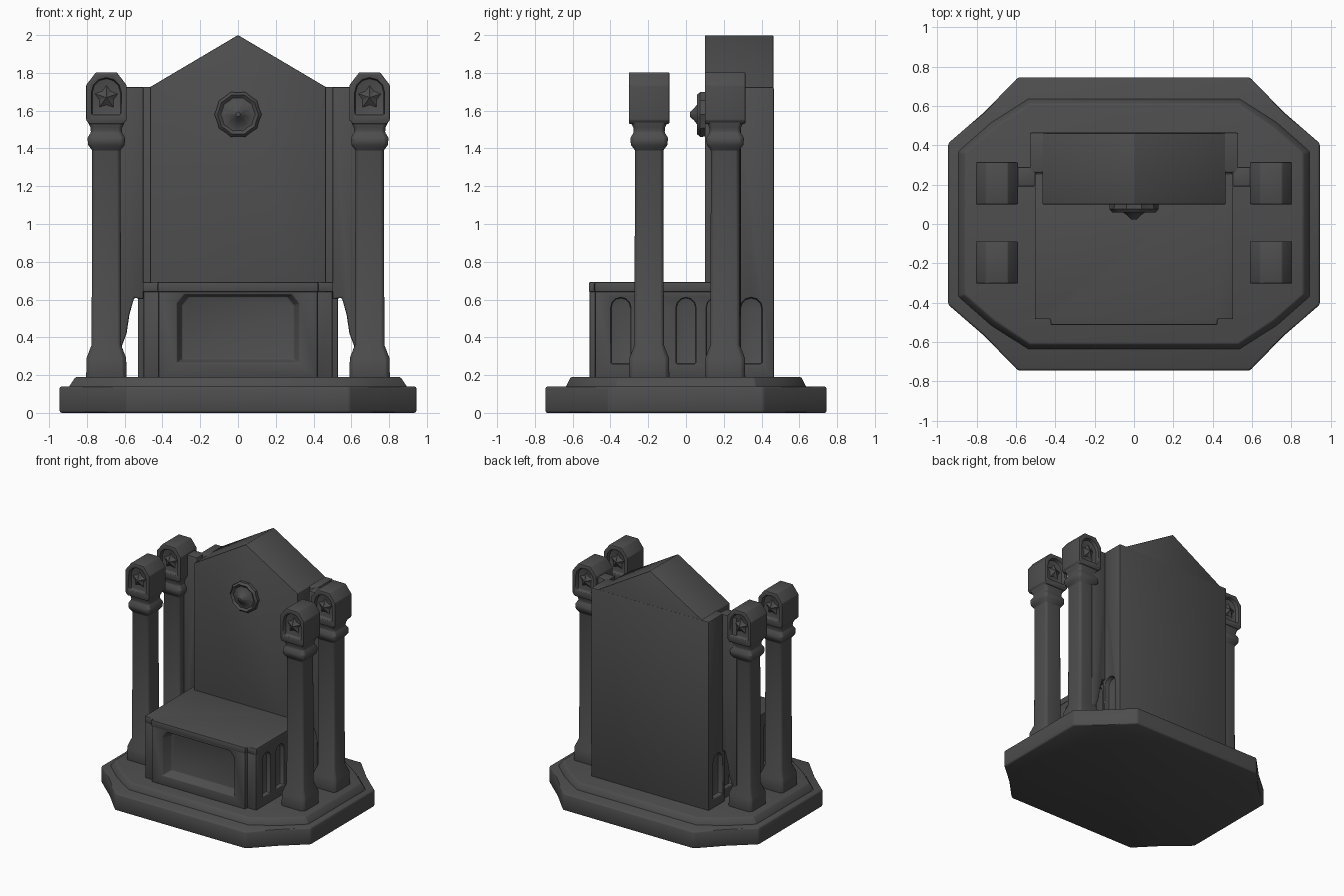
import bpy, bmesh, math
from mathutils import Matrix, Vector

cube = bpy.data.objects.get("Cube")
if cube:
    bpy.data.objects.remove(cube, do_unlink=True)

stone = bpy.data.materials.new("dark_stone")
stone.use_nodes = True
COLOUR = (0.075, 0.075, 0.075, 1)
stone.diffuse_color = COLOUR
bsdf = stone.node_tree.nodes["Principled BSDF"]
bsdf.inputs["Base Color"].default_value = COLOUR
bsdf.inputs["Roughness"].default_value = 0.9


def finish(name, bm):
    bmesh.ops.recalc_face_normals(bm, faces=bm.faces)
    mesh = bpy.data.meshes.new(name)
    bm.to_mesh(mesh)
    bm.free()
    mesh.materials.append(stone)
    ob = bpy.data.objects.new(name, mesh)
    bpy.context.collection.objects.link(ob)
    return ob


def loft(name, rings):
    """Skin a stack of equal-length point rings and cap both ends."""
    bm = bmesh.new()
    rows = [[bm.verts.new(p) for p in ring] for ring in rings]
    n = len(rows[0])
    for a, b in zip(rows, rows[1:]):
        for i in range(n):
            bm.faces.new((a[i], a[(i + 1) % n], b[(i + 1) % n], b[i]))
    bm.faces.new(rows[0])
    bm.faces.new(rows[-1])
    return finish(name, bm)


def box(name, x, y, z):
    ring = [(x[0], y[0]), (x[1], y[0]), (x[1], y[1]), (x[0], y[1])]
    return loft(name, [[(px, py, h) for px, py in ring] for h in z])


def prism_y(name, pts, y0, y1, shrink=1.0):
    """Extrude an (x, z) outline along y; shrink scales the far end."""
    cx = sum(p[0] for p in pts) / len(pts)
    cz = sum(p[1] for p in pts) / len(pts)
    far = [(cx + (x - cx) * shrink, y1, cz + (z - cz) * shrink) for x, z in pts]
    return loft(name, [[(x, y0, z) for x, z in pts], far])


def arch(half, z0, z1, steps=6):
    """Round-topped opening outline centred on zero."""
    spring = z1 - half
    top = [(half * math.cos(math.pi * i / steps), spring + half * math.sin(math.pi * i / steps))
           for i in range(steps + 1)]
    return [(-half, z0), (half, z0)] + top


def cut(ob, cutter):
    mod = ob.modifiers.new("cut", "BOOLEAN")
    mod.operation, mod.solver, mod.object = "DIFFERENCE", "EXACT", cutter
    select(ob)
    bpy.ops.object.modifier_apply(modifier=mod.name)
    bpy.data.objects.remove(cutter, do_unlink=True)


def select(ob):
    bpy.ops.object.select_all(action="DESELECT")
    ob.select_set(True)
    bpy.context.view_layer.objects.active = ob


def soften(ob, width):
    mod = ob.modifiers.new("worn_edges", "BEVEL")
    mod.width, mod.segments, mod.limit_method = width, 2, "ANGLE"
    mod.angle_limit = math.radians(35)
    select(ob)
    bpy.ops.object.modifier_apply(modifier=mod.name)
    bpy.ops.object.shade_smooth_by_angle(angle=math.radians(40))


# Two-step plinth with cut corners
def corners(quarter, z):
    ring = quarter + [(-x, y) for x, y in reversed(quarter)]
    ring += [(-x, -y) for x, y in quarter] + [(x, -y) for x, y in reversed(quarter)]
    return [(x, y, z) for x, y in ring]


lower = [(0.945, 0.41), (0.76, 0.57), (0.59, 0.745)]
soften(loft("plinth_lower", [corners(lower, 0), corners(lower, 0.14)]), 0.012)
soften(loft("plinth_upper", [corners([(0.9, 0.37), (0.73, 0.52), (0.54, 0.64)], 0.13),
                             corners([(0.86, 0.36), (0.71, 0.49), (0.53, 0.61)], 0.19)]), 0.008)

# Seat block with stepped front corners, sunk front panel and side niches
plan = [(0.42, -0.51), (0.42, -0.48), (0.5, -0.48), (0.5, 0.26)]
plan += [(-x, y) for x, y in reversed(plan)]
seat = loft("seat", [[(x, y, z) for x, y in plan] for z in (0.18, 0.65)])
panel = [(-0.33, 0.26), (0.33, 0.26), (0.33, 0.58), (0.29, 0.63), (-0.29, 0.63), (-0.33, 0.58)]
cut(seat, prism_y("panel_cutter", panel, -0.53, -0.43, 0.9))


def side_niche(ob, y, half, x, depth):
    for side in (-1, 1):
        tool = prism_y("niche_cutter", arch(half, 0.26, 0.61), -0.03, depth)
        turn = Matrix.Rotation(side * math.pi / 2, 4, "Z")
        tool.data.transform(Matrix.Translation((side * x, y, 0)) @ turn)
        cut(ob, tool)


for y in (-0.345, -0.17, 0.0, 0.16):
    side_niche(seat, y, 0.052, 0.5, 0.04)
soften(seat, 0.006)
lid_plan = [(0.42, -0.51), (0.42, -0.48), (0.5, -0.48), (0.5, 0.26)]
lid_plan = [(x + 0.004, y - 0.004) for x, y in lid_plan]
lid_plan += [(-x, y) for x, y in reversed(lid_plan)]
soften(loft("seat_lid", [[(x, y, z) for x, y in lid_plan] for z in (0.64, 0.692)]), 0.006)

# Gabled backrest in front of a wider rear wall
gable = [(-0.465, 0.18), (0.465, 0.18), (0.465, 1.725), (0, 2.0), (-0.465, 1.725)]
soften(prism_y("backrest", gable, 0.1, 0.462), 0.004)
wall = box("rear_wall", (-0.53, 0.53), (0.26, 0.465), (0.18, 1.725))
side_niche(wall, 0.345, 0.058, 0.53, 0.04)
soften(wall, 0.008)

# Rear wings that bridge the wall to the back columns, with bracket below
for side, label in ((1, "left"), (-1, "right")):
    outline = [(0.5, 0.6), (0.55, 0.61), (0.575, 0.52), (0.59, 0.42), (0.62, 0.34),
               (0.66, 0.34), (0.66, 1.725), (0.5, 1.725)]
    wing = prism_y(label + "_wing", [(side * x, z) for x, z in outline], 0.19, 0.29)
    soften(wing, 0.01)

# Columns: foot, shaft and collar lofted from chamfered squares
PROFILE = [(0.107, 0.18), (0.105, 0.29), (0.078, 0.36), (0.075, 1.39), (0.098, 1.42),
           (0.1, 1.455), (0.082, 1.485), (0.084, 1.51), (0.1, 1.545)]


def square_ring(cx, cy, half, z):
    c = half * 0.82
    pts = [(half, -c), (half, c), (c, half), (-c, half),
           (-half, c), (-half, -c), (-c, -half), (c, -half)]
    return [(cx + x, cy + y, z) for x, y in pts]


def star(name, cx, y, cz, out, points=5):
    """Small faceted relief carved inside a niche."""
    bm = bmesh.new()
    rim = []
    for i in range(points * 2):
        r = 0.068 if i % 2 == 0 else 0.042
        a = math.pi / 2 + math.pi * i / points
        rim.append(bm.verts.new((cx + r * math.cos(a), y, cz + r * math.sin(a))))
    tip = bm.verts.new((cx, y + out, cz))
    for a, b in zip(rim, rim[1:] + rim[:1]):
        bm.faces.new((a, b, tip))
    bm.faces.new(rim)
    finish(name, bm)


def column(name, cx, cy):
    soften(loft(name + "_shaft", [square_ring(cx, cy, h, z) for h, z in PROFILE]), 0.005)
    outline = [(0.09, 1.53), (0.107, 1.55), (0.107, 1.735), (0.055, 1.803)]
    outline += [(-x, z) for x, z in reversed(outline)]
    head = prism_y(name + "_head", [(cx + x, z) for x, z in outline], cy - 0.107, cy + 0.107)
    for face in (-1, 1):
        niche = [(cx + x, z) for x, z in arch(0.08, 1.575, 1.775)]
        cut(head, prism_y("head_cutter", niche, cy + face * 0.12, cy + face * 0.077, 0.94))
    soften(head, 0.005)
    for face in (-1, 1):
        star(name + "_relief", cx, cy + face * 0.075, 1.67, face * 0.03)


for side, label in ((1, "left"), (-1, "right")):
    column("front_" + label + "_column", side * 0.697, -0.195)
    column("back_" + label + "_column", side * 0.697, 0.207)

# Round rosette on the backrest: scalloped rim, petals and boss
CENTRE = Vector((0, 0.1, 1.58))
RIM = [(0.118, -0.02), (0.12, 0.025), (0.105, 0.042), (0.088, 0.028), (0.07, 0.03), (0.035, 0.055), (0.012, 0.078)]
N = 30
rings = []
for r, out in RIM:
    ring = []
    for i in range(N):
        a = 2 * math.pi * i / N
        wave = 1 + 0.04 * math.cos(a * 10)
        ring.append(CENTRE + Vector((r * wave * math.cos(a), -out, r * wave * math.sin(a))))
    rings.append(ring)
rosette = loft("rosette", rings)
select(rosette)
bpy.ops.object.shade_smooth_by_angle(angle=math.radians(35))
